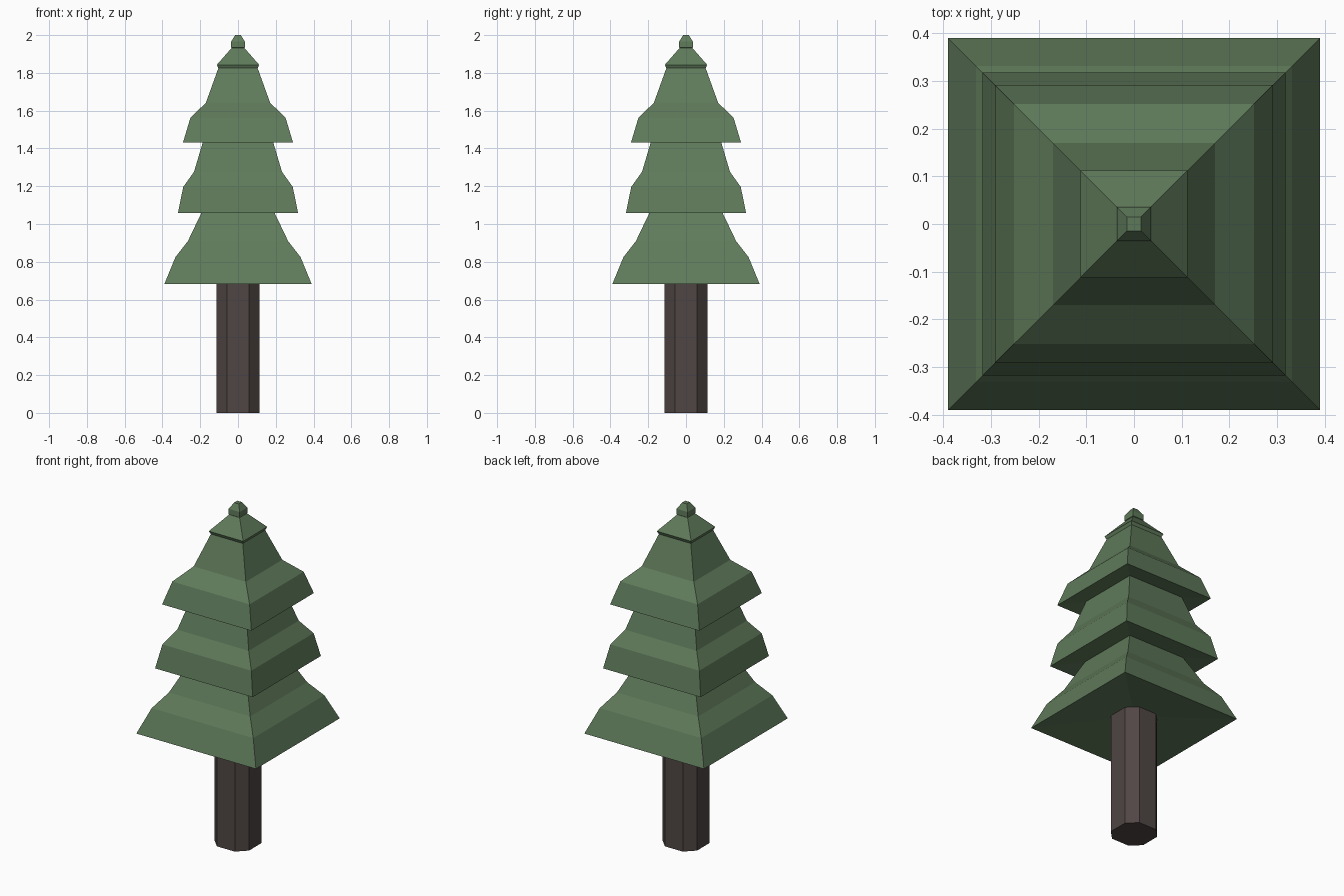
import bpy
import bmesh

cube = bpy.data.objects.get("Cube")
if cube:
    bpy.data.objects.remove(cube, do_unlink=True)


def make_material(name, rgb):
    mat = bpy.data.materials.new(name)
    mat.use_nodes = True
    color = (*rgb, 1.0)
    mat.diffuse_color = color
    bsdf = next(n for n in mat.node_tree.nodes if n.type == 'BSDF_PRINCIPLED')
    bsdf.inputs["Base Color"].default_value = color
    return mat


def square(h):
    return [(-h, -h), (h, -h), (h, h), (-h, h)]


def chamfered_square(h, c):
    return [(-c, -h), (c, -h), (h, -c), (h, c), (c, h), (-c, h), (-h, c), (-h, -c)]


def loft(name, sections, mat, cap_bottom=False, cap_top=False):
    """Skin a stack of (outline, z) sections into one flat-shaded object."""
    bm = bmesh.new()
    rings = [[bm.verts.new((x, y, z)) for x, y in outline] for outline, z in sections]
    for low, high in zip(rings, rings[1:]):
        n = len(low)
        for i in range(n):
            j = (i + 1) % n
            bm.faces.new((low[i], low[j], high[j], high[i]))
    if cap_bottom:
        bm.faces.new(rings[0][::-1])
    if cap_top:
        bm.faces.new(rings[-1])
    mesh = bpy.data.meshes.new(name)
    bm.to_mesh(mesh)
    bm.free()
    mesh.materials.append(mat)
    obj = bpy.data.objects.new(name, mesh)
    bpy.context.collection.objects.link(obj)
    return obj


green = make_material("pine green", (0.114, 0.195, 0.102))
brown = make_material("dark bark", (0.080, 0.061, 0.058))

# Trunk: square post with chamfered corners
post = chamfered_square(0.113, 0.058)
loft("trunk", [(post, 0), (post, 0.72)], brown, cap_bottom=True, cap_top=True)

# Foliage tiers: (half width, height) from the underside up to the next tier
tiers = {
    "lower_branches": [(0.10, 0.715), (0.39, 0.682), (0.331, 0.825),
                       (0.265, 0.91), (0.186, 1.075)],
    "middle_branches": [(0.186, 1.075), (0.318, 1.058), (0.29, 1.196),
                        (0.233, 1.276), (0.182, 1.447)],
    "upper_branches": [(0.182, 1.447), (0.291, 1.432), (0.252, 1.562),
                       (0.17, 1.642), (0.104, 1.825)],
    "crown": [(0.104, 1.825), (0.112, 1.843), (0.075, 1.885), (0.034, 1.932)],
    "tip": [(0.034, 1.932), (0.037, 1.934), (0.036, 1.966), (0.015, 2.0)],
}
for name, profile in tiers.items():
    loft(name, [(square(h), z) for h, z in profile], green,
         cap_bottom=(name == "lower_branches"), cap_top=(name == "tip"))
